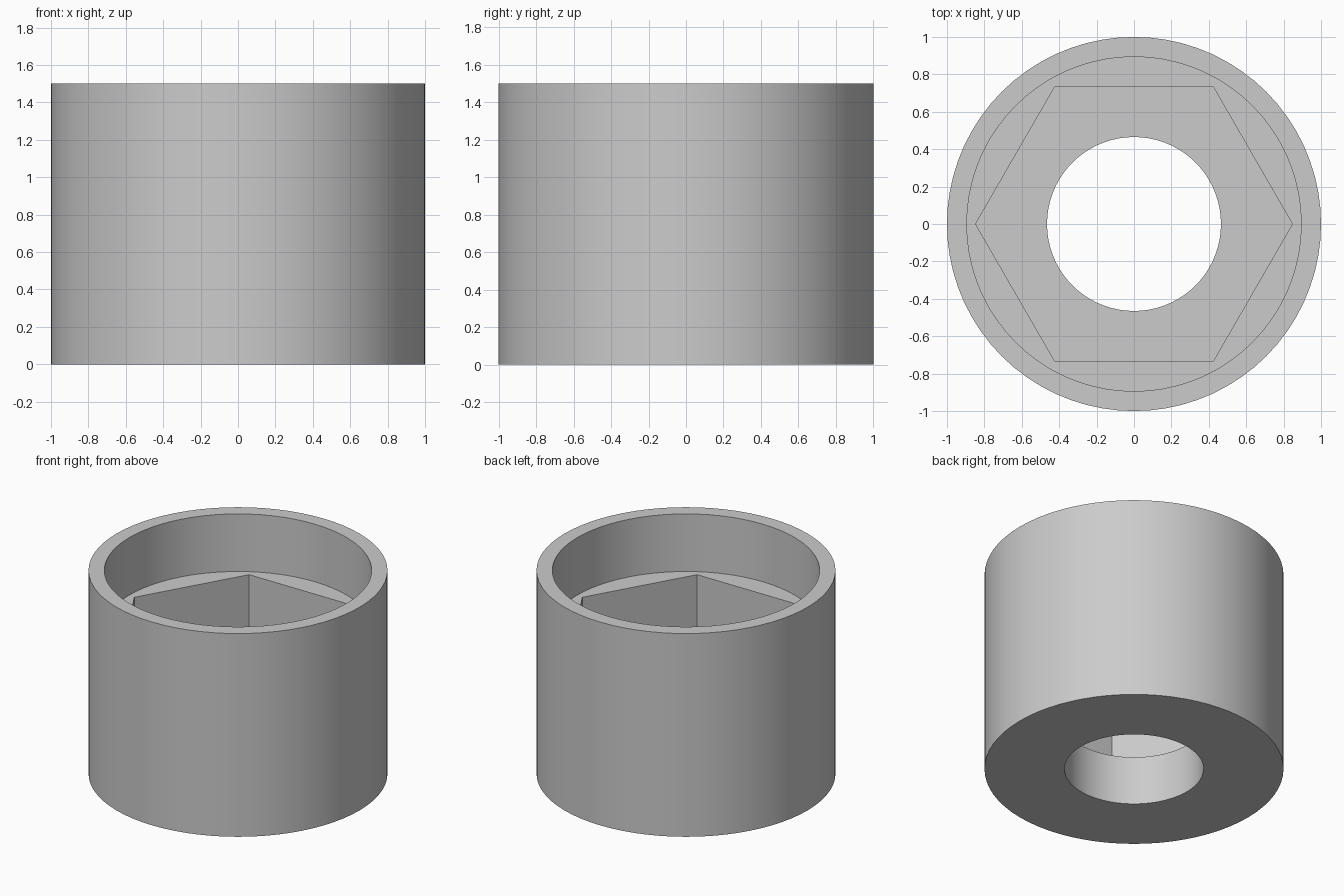
import bpy, bmesh
from math import cos, sin, pi, radians

cube = bpy.data.objects.get("Cube")
if cube:
    bpy.data.objects.remove(cube, do_unlink=True)

SEGMENTS = 72           # multiple of six, so hexagon corners land on vertices
HEIGHT = 1.5
SHELF_Z = 1.075         # floor of the round counterbore
FLOOR_Z = 0.36          # floor of the hexagonal pocket
HEX_CORNER = 0.847


def circle(radius):
    return lambda a: radius


def hexagon(corner):
    return lambda a: corner * cos(pi / 6) / cos(a % (pi / 3) - pi / 6)


def add_ring(bm, shape, z):
    angles = [2 * pi * i / SEGMENTS for i in range(SEGMENTS)]
    return [bm.verts.new((shape(a) * cos(a), shape(a) * sin(a), z)) for a in angles]


# Grey material
grey = bpy.data.materials.new("light_grey")
grey.use_nodes = True
colour = (0.6, 0.6, 0.6, 1)
grey.diffuse_color = colour
grey.node_tree.nodes["Principled BSDF"].inputs["Base Color"].default_value = colour

# Closed section: outer wall, rim, counterbore, hex pocket, through hole
section = [
    (circle(1.0), 0), (circle(1.0), HEIGHT),
    (circle(0.894), HEIGHT), (circle(0.894), SHELF_Z),
    (hexagon(HEX_CORNER), SHELF_Z), (hexagon(HEX_CORNER), FLOOR_Z),
    (circle(0.465), FLOOR_Z), (circle(0.465), 0),
]
bm = bmesh.new()
rings = [add_ring(bm, shape, z) for shape, z in section]
for lower, upper in zip(rings, rings[1:] + rings[:1]):
    for i in range(SEGMENTS):
        j = (i + 1) % SEGMENTS
        bm.faces.new((lower[i], lower[j], upper[j], upper[i]))
bmesh.ops.recalc_face_normals(bm, faces=bm.faces)

mesh = bpy.data.meshes.new("hex_socket_sleeve")
bm.to_mesh(mesh)
bm.free()
mesh.materials.append(grey)
sleeve = bpy.data.objects.new("hex_socket_sleeve", mesh)
bpy.context.collection.objects.link(sleeve)

# Smooth round walls, sharp rims and hexagon corners
bpy.ops.object.select_all(action='DESELECT')
sleeve.select_set(True)
bpy.context.view_layer.objects.active = sleeve
bpy.ops.object.shade_smooth_by_angle(angle=radians(30))
